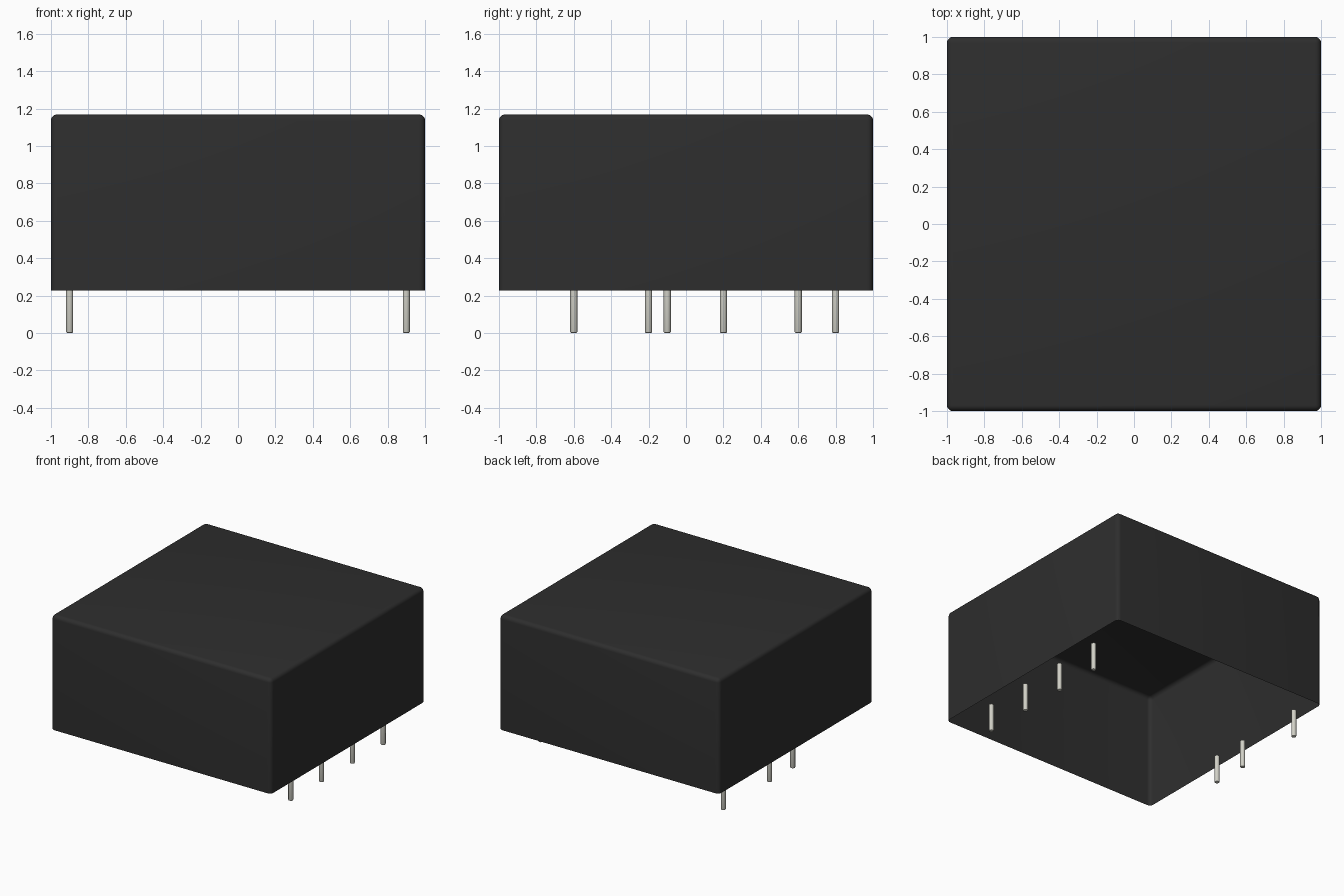
import bpy, bmesh, math

default = bpy.data.objects.get("Cube")
if default:
    bpy.data.objects.remove(default, do_unlink=True)

BASE_Z, TOP_Z = 0.227, 1.168   # height range of the housing
FILLET = 0.032
PIN_R, PIN_CHAMFER = 0.019, 0.006


def material(name, rgb, roughness):
    mat = bpy.data.materials.new(name)
    mat.use_nodes = True
    mat.diffuse_color = (*rgb, 1)
    bsdf = mat.node_tree.nodes["Principled BSDF"]
    bsdf.inputs["Base Color"].default_value = (*rgb, 1)
    bsdf.inputs["Roughness"].default_value = roughness
    return mat


def add_object(name, bm, mat):
    bmesh.ops.recalc_face_normals(bm, faces=bm.faces)
    mesh = bpy.data.meshes.new(name)
    bm.to_mesh(mesh)
    bm.free()
    mesh.materials.append(mat)
    obj = bpy.data.objects.new(name, mesh)
    bpy.context.collection.objects.link(obj)
    bpy.ops.object.select_all(action="DESELECT")
    obj.select_set(True)
    bpy.context.view_layer.objects.active = obj
    bpy.ops.object.shade_smooth_by_angle(angle=math.radians(35))
    return obj


black_plastic = material("black plastic", (0.027, 0.027, 0.027), 0.6)
pin_metal = material("pale metal", (0.64, 0.635, 0.57), 0.5)

# Housing: thin shell, open underneath, with rounded side and top edges
bm = bmesh.new()
bmesh.ops.create_cube(bm, size=2)
for v in bm.verts:
    v.co.z = TOP_Z if v.co.z > 0 else BASE_Z
bottom = [f for f in bm.faces if f.calc_center_median().z < BASE_Z + 0.01]
bmesh.ops.delete(bm, geom=bottom, context="FACES_ONLY")
bmesh.ops.bevel(bm, geom=[e for e in bm.edges if not e.is_boundary],
                offset=FILLET, offset_type="OFFSET", segments=5,
                profile=0.5, affect="EDGES")
add_object("housing", bm, black_plastic)


# Pins: round legs with a chamfered tip
def add_pin(name, x, y):
    bm = bmesh.new()
    bmesh.ops.create_cone(bm, cap_ends=True, segments=20, radius1=PIN_R,
                          radius2=PIN_R, depth=BASE_Z)
    tip = [e for e in bm.edges if all(v.co.z < 0 for v in e.verts)]
    bmesh.ops.bevel(bm, geom=tip, offset=PIN_CHAMFER, segments=2,
                    profile=0.5, affect="EDGES")
    bmesh.ops.translate(bm, verts=bm.verts, vec=(x, y, BASE_Z / 2))
    add_object(name, bm, pin_metal)


for side, x, row in (("left", 0.9, (-0.6, -0.2, 0.2, 0.6)),
                     ("right", -0.9, (-0.1, 0.2, 0.8))):
    for i, y in enumerate(row, 1):
        add_pin(f"{side}_pin_{i}", x, y)
